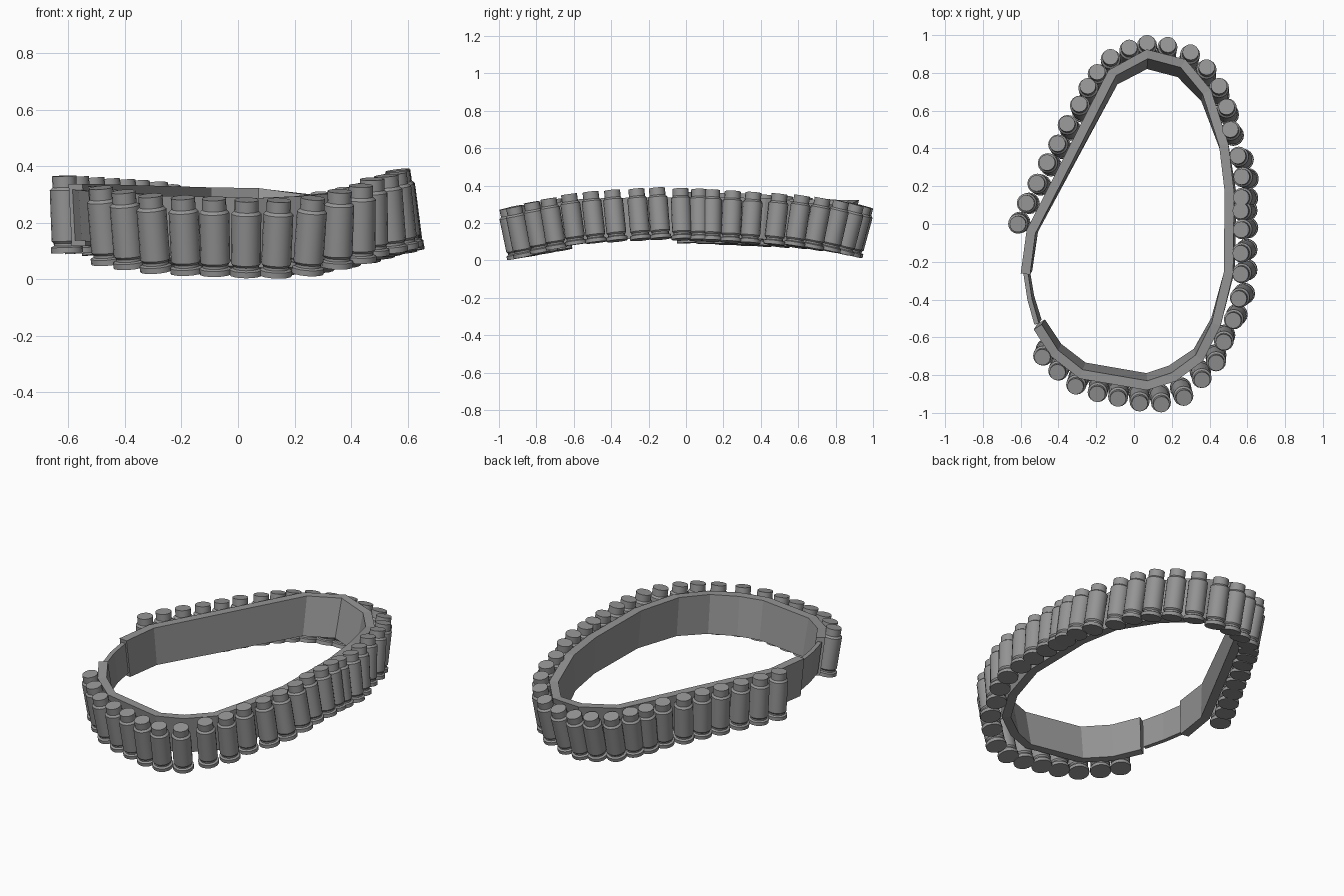
import bpy, bmesh, math
from mathutils import Vector

if "Cube" in bpy.data.objects:
    bpy.data.objects.remove(bpy.data.objects["Cube"])


def interp(table, v):
    """Piecewise linear lookup in a short (position, value) table."""
    if v <= table[0][0]:
        return table[0][1]
    for (a, fa), (b, fb) in zip(table, table[1:]):
        if v <= b:
            return fa + (fb - fa) * (v - a) / (b - a)
    return table[-1][1]


# How the belt sags and leans around the loop
BASE_Z = [(-.96, .012), (-.9, .026), (-.82, .045), (-.7, .07), (-.6, .09), (-.4, .105),
          (-.15, .117), (.1, .108), (.4, .09), (.6, .08), (.8, .058), (.96, .027)]
SIDE_Z = [(-.61, -.018), (-.3, -.006), (0, 0)]
LEAN_X = [(-.61, -.01), (-.5, -.022), (-.3, -.02), (0, 0), (.25, .02), (.46, .0), (.57, -.034)]
LEAN_Y = [(-.95, -.055), (-.5, -.03), (-.15, -.02), (.1, .0), (.5, .03), (.95, .072)]
BAND_TOP = [(-.87, .285), (-.5, .335), (-.2, .337), (.3, .337), (.9, .322)]

# Dark gunmetal grey
metal = bpy.data.materials.new("dark_metal")
metal.diffuse_color = (.3, .3, .3, 1)
metal.use_nodes = True
metal.node_tree.nodes["Principled BSDF"].inputs["Base Color"].default_value = metal.diffuse_color


def lean(x, y):
    return Vector((interp(LEAN_X, x), interp(LEAN_Y, y)))


def mesh_object(name, bm):
    bmesh.ops.recalc_face_normals(bm, faces=bm.faces[:])
    mesh = bpy.data.meshes.new(name)
    bm.to_mesh(mesh)
    bm.free()
    mesh.materials.append(metal)
    ob = bpy.data.objects.new(name, mesh)
    bpy.context.collection.objects.link(ob)
    return ob


def strap(name, points, thickness, height, drop=0.0):
    """Open leaning ribbon with a rectangular section along the path."""
    bm = bmesh.new()
    pts = [Vector(p) for p in points]
    rings = []
    for i, p in enumerate(pts):
        t = (pts[min(i + 1, len(pts) - 1)] - pts[max(i - 1, 0)]).normalized()
        n = Vector((-t.y, t.x)) * thickness / 2
        low = p - lean(*p) * height / .27
        z = interp(BAND_TOP, p.y) - drop
        if p.x > .2 and p.y > .6:      # the back right corner sags a little
            z -= .025
        rings.append([bm.verts.new((*q, h)) for q, h in
                      ((p + n, z), (p - n, z), (low - n, z - height), (low + n, z - height))])
    for a, b in zip(rings, rings[1:]):
        for k in range(4):
            bm.faces.new((a[k], a[(k + 1) % 4], b[(k + 1) % 4], b[k]))
    bm.faces.new(rings[0])
    bm.faces.new(rings[-1])
    return mesh_object(name, bm)


# Main band and the thinner closing tab
band = [(-.575, -.265), (-.545, -.04), (-.115, .80), (.07, .9), (.26, .85), (.385, .70),
        (.475, .42), (.505, .17), (.50, -.26), (.435, -.53), (.345, -.71), (.21, -.81),
        (.07, -.855), (-.28, -.795), (-.42, -.685), (-.51, -.545)]
strap("belt_band", band, .05, .22)
strap("closing_tab", [(-.515, -.53), (-.552, -.40), (-.575, -.25)], .025, .18, .02)

# Cartridge: one lathed profile, closed at both ends
SIDES = 16
profile = [(.057, 0), (.057, .02), (.046, .025), (.046, .034), (.053, .042),
           (.053, .222), (.043, .232), (.043, .272)]
bm = bmesh.new()
rings = [[bm.verts.new((r * math.cos(2 * math.pi * k / SIDES),
                        r * math.sin(2 * math.pi * k / SIDES), z)) for k in range(SIDES)]
         for r, z in profile]
for a, b in zip(rings, rings[1:]):
    for k in range(SIDES):
        j = (k + 1) % SIDES
        bm.faces.new((a[k], a[j], b[j], b[k]))
bm.faces.new(rings[0])
bm.faces.new(rings[-1])
first = mesh_object("cartridge", bm)
bpy.context.view_layer.objects.active = first
first.select_set(True)
bpy.ops.object.shade_smooth_by_angle(angle=math.radians(35))

# Cartridge tip positions around the belt
tips = [(-.615, 0), (-.57, .11), (-.515, .215), (-.46, .325), (-.405, .425), (-.355, .53),
        (-.29, .635), (-.245, .73), (-.195, .805), (-.125, .885), (-.025, .935), (.07, .96),
        (.18, .95), (.30, .91), (.385, .83), (.45, .73), (.49, .62), (.51, .50), (.55, .36),
        (.57, .25), (.568, .14), (.565, .07), (.568, -.03), (.565, -.155), (.565, -.265),
        (.555, -.395), (.525, -.51), (.475, -.625), (.435, -.735), (.36, -.825), (.265, -.92),
        (.145, -.955), (.03, -.95), (-.085, -.925), (-.195, -.9), (-.31, -.86),
        (-.405, -.785), (-.485, -.705)]
for i, (x, y) in enumerate(tips):
    ob = first
    if i:
        ob = first.copy()
        bpy.context.collection.objects.link(ob)
        ob.name = f"cartridge_{i + 1}"
    l = lean(x, y)
    axis = Vector((l.x, l.y, .264))
    ob.rotation_euler = Vector((0, 0, 1)).rotation_difference(axis).to_euler()
    ob.location = (x - l.x, y - l.y, interp(BASE_Z, y) + interp(SIDE_Z, x))
